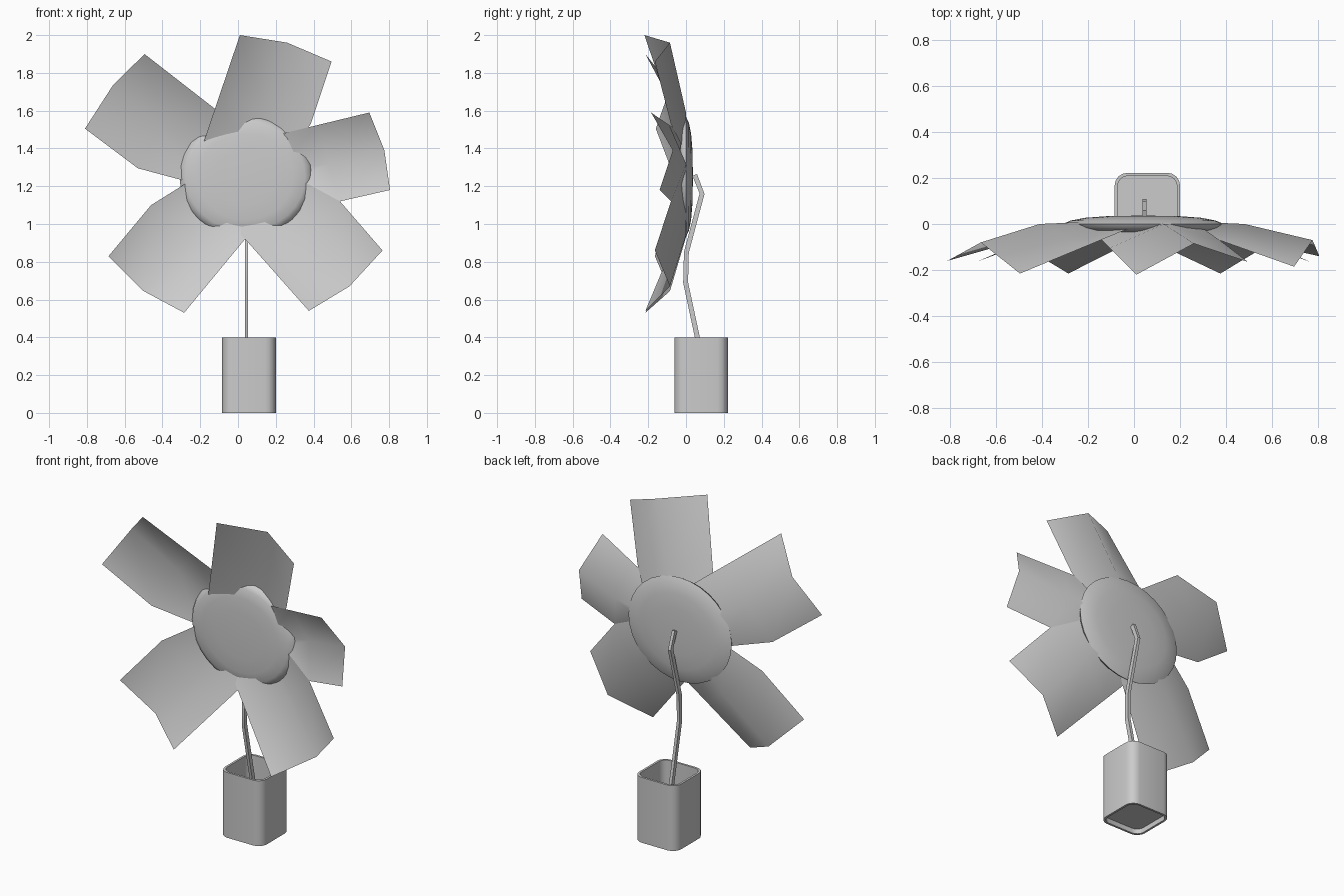
import bpy, bmesh, math
from mathutils import Vector

if "Cube" in bpy.data.objects:
    bpy.data.objects.remove(bpy.data.objects["Cube"])


def make(name, verts, faces, smooth=35):
    me = bpy.data.meshes.new(name)
    me.from_pydata([tuple(v) for v in verts], [], faces)
    bm = bmesh.new()
    bm.from_mesh(me)
    bmesh.ops.recalc_face_normals(bm, faces=bm.faces)
    bm.to_mesh(me)
    bm.free()
    ob = bpy.data.objects.new(name, me)
    bpy.context.collection.objects.link(ob)
    bpy.ops.object.select_all(action='DESELECT')
    ob.select_set(True)
    bpy.context.view_layer.objects.active = ob
    bpy.ops.object.shade_smooth_by_angle(angle=math.radians(smooth))
    return ob


def bridge(rings, n, closed=False):
    m = len(rings)
    pairs = m if closed else m - 1
    return [(i * n + j, i * n + (j + 1) % n,
             (i + 1) % m * n + (j + 1) % n, (i + 1) % m * n + j)
            for i in range(pairs) for j in range(n)]


def rounded_square(half, r, z, cx=0.058, cy=0.08, seg=4):
    pts = []
    for q in range(4):
        sx, sy = [(1, 1), (-1, 1), (-1, -1), (1, -1)][q]
        for k in range(seg + 1):
            a = math.pi / 2 * (q + k / seg)
            pts.append((cx + sx * (half - r) + r * math.cos(a),
                        cy + sy * (half - r) + r * math.sin(a), z))
    return pts


# Hollow pot with a slightly recessed floor
rings = [rounded_square(0.142, 0.055, 0), rounded_square(0.142, 0.055, 0.4),
         rounded_square(0.129, 0.045, 0.4), rounded_square(0.129, 0.045, 0)]
n = len(rings[0])
make("pot", sum(rings, []), bridge(rings, n, True))
make("pot_floor", rounded_square(0.13, 0.046, 0.03), [tuple(range(n))])

# Bent stem, narrow rectangular section
path = [(0.095, 0.24), (0.06, 0.4), (-0.002, 0.69), (0.002, 0.85),
        (0.085, 1.16), (0.046, 1.26)]
rings = []
for i, (y, z) in enumerate(path):
    a, b = path[max(i - 1, 0)], path[min(i + 1, len(path) - 1)]
    t = Vector((0, b[0] - a[0], b[1] - a[1])).normalized()
    side = Vector((0, t.z, -t.y))
    c = Vector((0.045, y, z))
    rings.append([c + Vector((0.009 * sx, 0, 0)) + side * 0.013 * sy
                  for sx, sy in ((1, 1), (-1, 1), (-1, -1), (1, -1))])
last = 4 * (len(path) - 1)
make("stem", sum(rings, []), bridge(rings, 4) +
     [(0, 1, 2, 3), tuple(last + k for k in range(4))])

# Flattened flower centre
CX, CZ, N = 0.04, 1.25, 32
profile = [(0.12, 0.036), (0.45, 0.034), (0.72, 0.027), (0.9, 0.015), (1, 0),
           (0.97, -0.016), (0.9, -0.028), (0.72, -0.037), (0.45, -0.041), (0.12, -0.043)]
rings = [[(CX + 0.35 * r * math.cos(2 * math.pi * k / N), y,
           CZ + 0.318 * r * math.sin(2 * math.pi * k / N)) for k in range(N)]
         for r, y in profile]
last = N * (len(profile) - 1)
make("flower_centre", sum(rings, []), bridge(rings, N) +
     [tuple(range(N)), tuple(last + k for k in range(N))])

# Petals: (x, y, z) of tip at the free edge, ridge and bent edge,
# then x, z of the middle ridge, bent-edge kink and the two roots
petals = {
    "petal_top": ((0.01, -0.22, 2.0), (0.26, -0.085, 1.96), (0.495, -0.165, 1.86),
                  (0.13, 1.59), (0.385, 1.53), (-0.2, 1.38), (0.28, 1.38)),
    "petal_right": ((0.695, -0.185, 1.59), (0.775, -0.07, 1.39), (0.805, -0.14, 1.18),
                    (0.48, 1.32), (0.54, 1.12), (0.2, 1.47), (0.3, 1.24)),
    "petal_lower_right": ((0.375, -0.215, 0.54), (0.59, -0.085, 0.67), (0.765, -0.165, 0.86),
                          (0.34, 0.94), (0.54, 1.12), (-0.06, 1.03), (0.3, 1.25)),
    "petal_lower_left": ((-0.285, -0.215, 0.53), (-0.5, -0.085, 0.645), (-0.685, -0.165, 0.83),
                         (-0.25, 0.93), (-0.46, 1.10), (0.12, 1.02), (-0.22, 1.25)),
    "petal_upper_left": ((-0.495, -0.215, 1.9), (-0.665, -0.08, 1.73), (-0.81, -0.16, 1.505),
                         (-0.41, 1.52), (-0.53, 1.295), (0.0, 1.515), (-0.25, 1.22)),
}
for name, (free, ridge, bent, mid, kink, root_f, root_b) in petals.items():
    rf = Vector((root_f[0], -0.01, root_f[1]))
    rb = Vector((root_b[0], -0.005, root_b[1]))
    m = Vector((mid[0], 0, mid[1]))
    rm = m.lerp(Vector((CX, 0.02, CZ)), 0.65)
    verts = [Vector(free), Vector(ridge), Vector(bent),
             Vector(free).lerp(rf, 0.55), m, Vector((kink[0], -0.08, kink[1])),
             rf, rm, rb]
    make(name, verts, [(0, 1, 4, 3), (1, 2, 5, 4), (3, 4, 7, 6), (4, 5, 8, 7)], 80)
